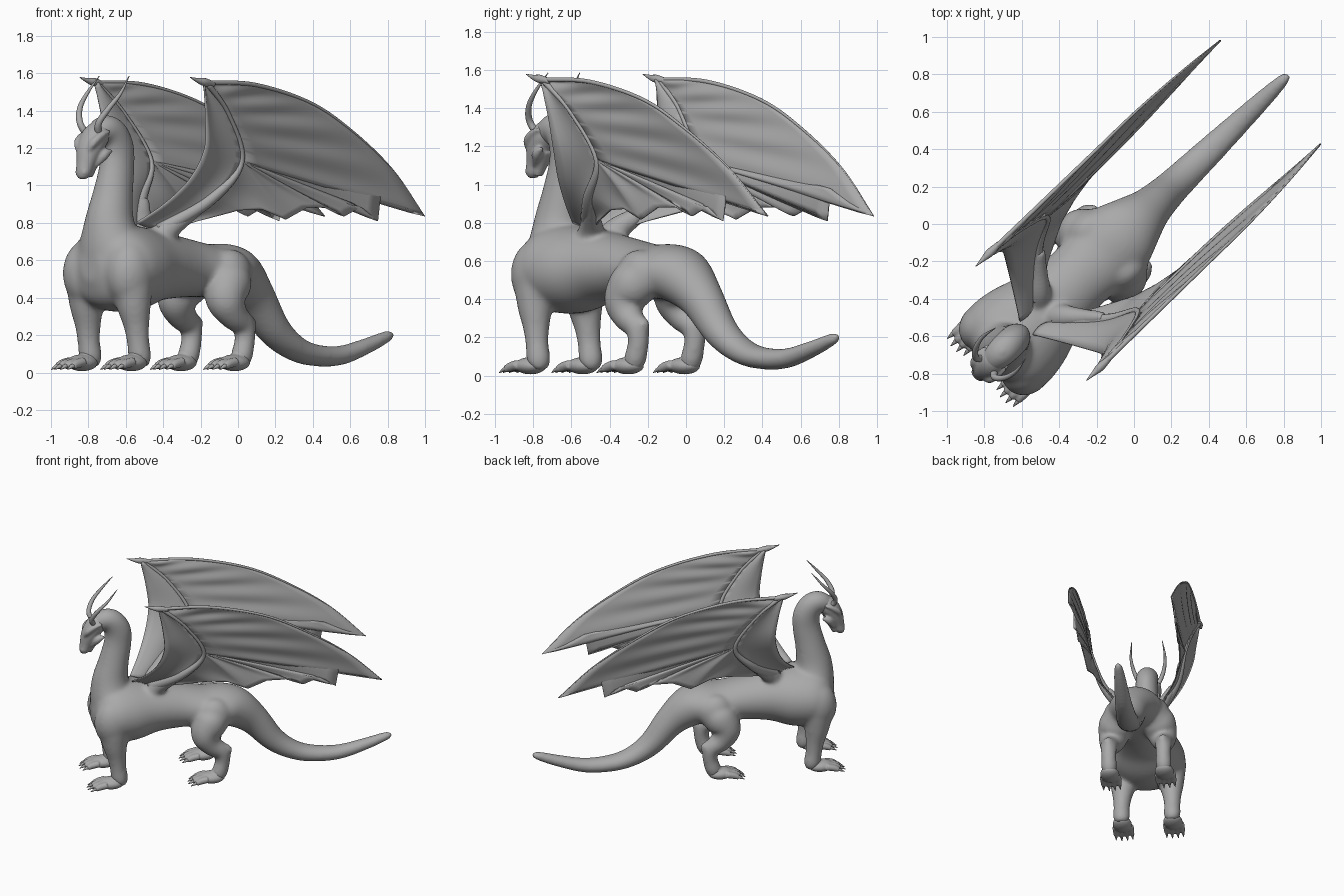
import bpy
import bmesh
import math
from mathutils import Vector, Matrix

default_cube = bpy.data.objects.get("Cube")
if default_cube:
    bpy.data.objects.remove(default_cube, do_unlink=True)

# One plain clay colour for the whole creature
clay = bpy.data.materials.new("plain_grey")
clay.use_nodes = True
GREY = (0.4, 0.4, 0.4, 1)
clay.diffuse_color = GREY
clay.node_tree.nodes["Principled BSDF"].inputs["Base Color"].default_value = GREY

# Parts are modelled facing -y, then the whole creature is turned diagonally
TURN = Matrix.Rotation(math.radians(-46), 4, "Z")


def smooth_path(points, steps=5):
    """Catmull-Rom samples through points of any dimension."""
    pts = [Vector(p) for p in points]
    pts = [pts[0] * 2 - pts[1]] + pts + [pts[-1] * 2 - pts[-2]]
    out = []
    for a, b, c, d in zip(pts, pts[1:], pts[2:], pts[3:]):
        for i in range(steps):
            t = i / steps
            out.append((b * 2 + (c - a) * t + (a * 2 - b * 5 + c * 4 - d) * t ** 2
                        + (b * 3 - a - c * 3 + d) * t ** 3) / 2)
    out.append(pts[-2])
    return out


def tube(bm, points, sides=20, steps=5):
    """Closed tube; every point is x, y, z, sideways radius, upright radius."""
    path = smooth_path(points, steps)
    centres = [Vector(p[:3]) for p in path]
    rings = []
    for i, p in enumerate(path):
        tangent = centres[min(i + 1, len(path) - 1)] - centres[max(i - 1, 0)]
        tangent.normalize()
        side = Vector((1, 0, 0))
        side = (side - tangent * side.dot(tangent)).normalized()
        up = tangent.cross(side)
        ring = []
        for k in range(sides):
            angle = math.tau * k / sides
            ring.append(bm.verts.new(centres[i] + side * math.cos(angle) * max(p[3], 0.002)
                                     + up * math.sin(angle) * max(p[4], 0.002)))
        rings.append(ring)
    for low, high in zip(rings, rings[1:]):
        for k in range(sides):
            n = (k + 1) % sides
            bm.faces.new((low[k], low[n], high[n], high[k]))
    bm.faces.new(rings[0][::-1])
    bm.faces.new(rings[-1])


def round_tube(bm, points, sides=12, steps=5):
    tube(bm, [(*p, p[-1]) for p in points], sides, steps)


def ball(bm, centre, radii):
    place = Matrix.Translation(centre) @ Matrix.Diagonal((*radii, 1))
    bmesh.ops.create_uvsphere(bm, u_segments=24, v_segments=14, radius=1, matrix=place)


def finish(name, bm):
    bmesh.ops.remove_doubles(bm, verts=bm.verts, dist=0.0002)
    bmesh.ops.recalc_face_normals(bm, faces=bm.faces)
    bm.transform(TURN)
    mesh = bpy.data.meshes.new(name)
    bm.to_mesh(mesh)
    bm.free()
    mesh.materials.append(clay)
    mesh.shade_smooth()
    obj = bpy.data.objects.new(name, mesh)
    bpy.context.collection.objects.link(obj)
    return obj


def fuse(obj, voxel, rounds):
    """Merge overlapping masses into one soft skin."""
    remesh = obj.modifiers.new("fuse", "REMESH")
    remesh.mode = "VOXEL"
    remesh.voxel_size = voxel
    remesh.use_smooth_shade = True
    soften = obj.modifiers.new("soften", "SMOOTH")
    soften.factor = 0.5
    soften.iterations = rounds


def flip(points, side):
    return [(p[0] * side, *p[1:]) for p in points]


# Body: trunk with tail, neck, legs and wing roots fused into one skin
body = bmesh.new()
trunk = [(-1.1, .56, .07, .07), (-1.05, .56, .21, .18), (-.95, .56, .285, .23),
         (-.8, .56, .275, .23), (-.62, .57, .22, .19), (-.42, .56, .19, .16),
         (-.25, .545, .205, .143), (-.1, .54, .205, .148), (0, .5, .165, .144),
         (.12, .4, .118, .115), (.26, .235, .096, .09), (.4, .14, .087, .071),
         (.55, .095, .079, .06), (.75, .09, .066, .053), (.95, .14, .052, .044),
         (1.1, .19, .036, .034), (1.15, .205, .02, .02)]
neck = [(-.89, .5, .2, .18), (-.94, .65, .2, .165), (-.955, .8, .135, .136),
        (-.93, .95, .104, .113), (-.9, 1.1, .085, .103), (-.9, 1.2, .083, .1),
        (-.94, 1.275, .084, .09), (-1.0, 1.295, .08, .078), (-1.08, 1.25, .06, .06)]
for spine in (trunk, neck):
    tube(body, [(0, *p) for p in spine], sides=32)

front_leg = [(.14, -.95, .62, .07), (.165, -.955, .5, .115), (.18, -.95, .37, .096),
             (.187, -.935, .25, .07), (.19, -.925, .16, .061), (.19, -.915, .08, .064),
             (.19, -.93, .045, .05)]
hind_leg = [(.12, -.19, .6, .06), (.155, -.22, .5, .125), (.185, -.27, .395, .112),
            (.2, -.23, .31, .082), (.205, -.155, .25, .064), (.205, -.148, .17, .056),
            (.205, -.17, .09, .06), (.205, -.19, .045, .05)]
wing_root = [(.04, -.68, .64, .1), (.09, -.62, .76, .07), (.17, -.54, .84, .047),
             (.25, -.46, .92, .034)]
for side in (-1, 1):
    round_tube(body, flip(front_leg, side), 20)
    round_tube(body, flip(hind_leg, side), 20)
    round_tube(body, flip(wing_root, side), 20)
    # Shoulder, thigh and hock masses
    ball(body, (side * .165, -.96, .53), (.125, .14, .18))
    ball(body, (side * .15, -.2, .52), (.1, .13, .14))
    ball(body, (side * .205, -.115, .265), (.04, .042, .045))
fuse(finish("body", body), 0.011, 28)

# Head hanging steeply from the neck, with brows, cheeks and lower jaw
skull = bmesh.new()
head = [(-1.0, 1.3, .055, .06), (-1.06, 1.26, .078, .07), (-1.105, 1.19, .07, .066),
        (-1.135, 1.11, .05, .048), (-1.15, 1.06, .042, .036), (-1.15, 1.035, .024, .022)]
tube(skull, [(0, *p) for p in head], sides=28)
tube(skull, [(0, -1.05, 1.18, .055, .03), (0, -1.085, 1.11, .04, .025),
             (0, -1.11, 1.045, .025, .016)])
for side in (-1, 1):
    round_tube(skull, flip([(.035, -1.15, 1.18, .014), (.062, -1.13, 1.23, .022),
                            (.075, -1.08, 1.27, .018), (.08, -1.03, 1.29, .008)], side))
    round_tube(skull, flip([(.035, -1.1, 1.1, .012), (.06, -1.06, 1.16, .028),
                            (.075, -1.01, 1.19, .01)], side))
    ball(skull, (side * .025, -1.165, 1.07), (.016, .016, .02))
fuse(finish("head", skull), 0.008, 6)

FEET = {"front": (.19, -.975), "hind": (.205, -.225)}
TOES = (-.055, -.019, .019, .055)

# Wing outlines: arm bone, front skin edge, leading edge and scalloped rear edge
arm = [(.08, -.66, .76), (.27, -.455, .93), (.35, -.31, 1.13), (.4, -.455, 1.38),
       (.425, -.64, 1.55)]
front_edge = [(.05, -.8, .8), (.18, -.72, .9), (.3, -.65, 1.03), (.375, -.61, 1.19),
              (.4, -.625, 1.36), (.425, -.66, 1.55)]
leading = [(.425, -.64, 1.55), (.425, -.28, 1.538), (.425, .12, 1.445), (.425, .43, 1.295),
           (.41, .75, 1.085), (.385, 1.015, .835)]
scallops = [(.385, 1.015, .835), (.38, .84, .905), (.375, .7, .98), (.38, .67, .81),
            (.375, .55, .885), (.37, .43, .835), (.365, .3, .882), (.36, .16, .88),
            (.345, .02, .818), (.32, -.13, .872), (.28, -.27, .868), (.18, -.47, .81),
            (.08, -.62, .755)]


def loft(bm, inner, outer, rows, bulge, ripple, side):
    """Skin stretched between two edges, bowed and rippled sideways."""
    grid = []
    for i, (a, b) in enumerate(zip(inner, outer)):
        line = []
        for r in range(rows + 1):
            v = r / rows
            p = a.lerp(b, v)
            wave = ripple * math.cos(math.tau * i / 8)
            p.x = side * (p.x + (bulge + wave) * math.sin(math.pi * v))
            line.append(bm.verts.new(p))
        grid.append(line)
    for one, two in zip(grid, grid[1:]):
        for r in range(rows):
            bm.faces.new((one[r], one[r + 1], two[r + 1], two[r]))


def resample(path, count):
    """Evenly pick points along a sampled path."""
    out = []
    for i in range(count):
        f = i / (count - 1) * (len(path) - 1)
        k = min(int(f), len(path) - 2)
        out.append(path[k].lerp(path[k + 1], f - k))
    return out


def polyline(points, steps):
    corners = [Vector(p) for p in points]
    return resample(corners, (len(corners) - 1) * steps + 1)


arm_path = smooth_path(arm, 8)
middle = len(arm_path) // 2
elbow = arm_path[middle]
lead_path = smooth_path(leading, 8)
rear_path = polyline(scallops, 4)

for side, label in ((-1, "right"), (1, "left")):
    membrane = bmesh.new()
    upper_arm = resample(arm_path[:middle - 1:-1], len(lead_path))
    loft(membrane, upper_arm, lead_path, 12, -.012, .006, side)
    # The rear skin fans out of the elbow, then follows the arm to the shoulder
    fan = len(rear_path) - 16
    lower_arm = [elbow] * fan + resample(arm_path[middle::-1], 16)
    loft(membrane, lower_arm, rear_path, 12, -.012, .006, side)
    front_path = resample(smooth_path(front_edge, 8), len(arm_path))
    loft(membrane, arm_path, front_path, 6, -.02, 0, side)
    sheet = finish(label + "_wing_membrane", membrane)
    thick = sheet.modifiers.new("thickness", "SOLIDIFY")
    thick.thickness = 0.01
    thick.offset = 0

    # Slim arm bone, leading finger and wrist claw
    bones = bmesh.new()
    widths = (.042, .03, .016, .012, .016)
    round_tube(bones, flip([(*p, w) for p, w in zip(arm, widths)], side), steps=8)
    round_tube(bones, flip([(*p, .013 - .002 * i) for i, p in enumerate(leading)], side), steps=8)
    round_tube(bones, flip([(.425, -.59, 1.542, .014), (.425, -.66, 1.553, .022),
                            (.425, -.71, 1.562, .013), (.425, -.765, 1.578, .002)], side))
    finish(label + "_wing_bones", bones)

    # Slender horn sweeping up and back
    horn = bmesh.new()
    round_tube(horn, flip([(.04, -1.07, 1.26, .02), (.07, -1.105, 1.33, .018),
                           (.11, -1.07, 1.41, .015), (.128, -1.0, 1.49, .01),
                           (.115, -.92, 1.585, .002)], side))
    finish(label + "_horn", horn)

    # Broad feet with four toes and short claws
    for name, (x, y) in FEET.items():
        foot = bmesh.new()
        claws = bmesh.new()
        ball(foot, (side * x, y, .052), (.072, .095, .045))
        ball(foot, (side * x, y + .045, .085), (.05, .05, .055))
        for toe in TOES:
            reach = .02 * math.cos(toe * 25)
            base = side * x + toe
            round_tube(foot, [(base, y - .04, .058, .026), (base, y - .09 - reach, .046, .025),
                              (base + toe * .1, y - .125 - reach, .032, .018)])
            round_tube(claws, [(base + toe * .1, y - .1 - reach, .036, .014),
                               (base + toe * .1, y - .13 - reach, .033, .012),
                               (base + toe * .15, y - .165 - reach, .016, .002)], 8)
        fuse(finish(label + "_" + name + "_foot", foot), 0.007, 5)
        finish(label + "_" + name + "_claws", claws)
